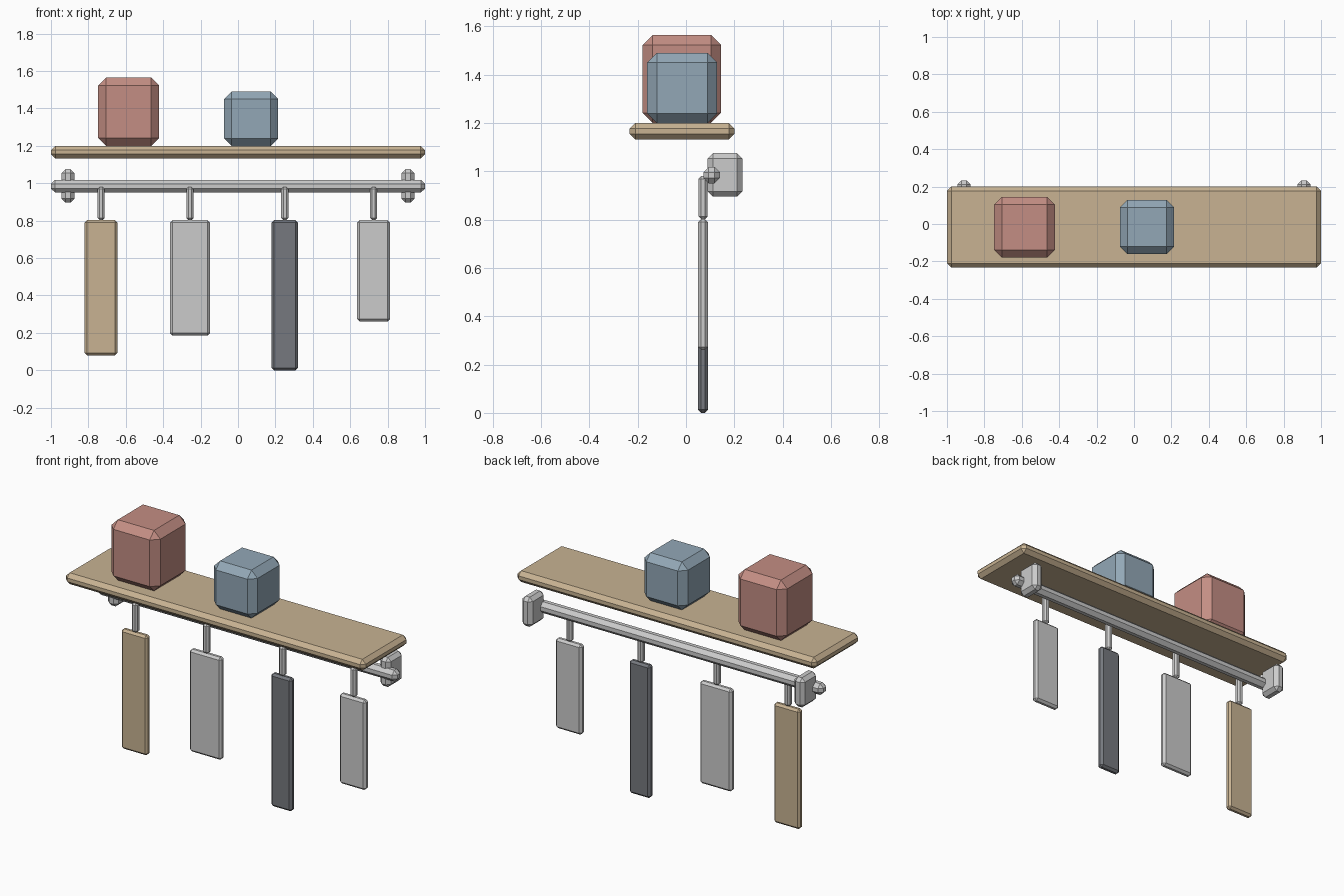
import bpy

if "Cube" in bpy.data.objects:
    bpy.data.objects.remove(bpy.data.objects["Cube"])


def material(name, rgb):
    m = bpy.data.materials.new(name)
    m.diffuse_color = (*rgb, 1)
    m.use_nodes = True
    m.node_tree.nodes["Principled BSDF"].inputs["Base Color"].default_value = m.diffuse_color
    return m


wood = material("wood", (0.58, 0.45, 0.29))
red = material("red", (0.55, 0.27, 0.23))
blue = material("blue", (0.29, 0.39, 0.47))
dark = material("dark", (0.18, 0.19, 0.21))


def block(name, x, y, z, bevel, mat=None):
    """Chamfered box from (min, max) ranges along each axis."""
    bpy.ops.mesh.primitive_cube_add(size=1, location=[sum(r) / 2 for r in (x, y, z)])
    ob = bpy.context.object
    ob.name = name
    ob.scale = [r[1] - r[0] for r in (x, y, z)]
    bpy.ops.object.transform_apply(location=False, rotation=False, scale=True)
    mod = ob.modifiers.new("chamfer", "BEVEL")
    mod.width = bevel
    mod.segments = 1
    mod.limit_method = 'NONE'
    if mat:
        ob.data.materials.append(mat)
    return ob


# Shelf board and the two canisters on it
block("shelf", (-1, 1), (-0.233, 0.20), (1.132, 1.20), 0.023, wood)
block("red_canister", (-0.748, -0.422), (-0.18, 0.145), (1.20, 1.565), 0.042, red)
block("blue_canister", (-0.075, 0.215), (-0.161, 0.129), (1.20, 1.49), 0.04, blue)

# Hanging rail
block("rail", (-1, 1), (0.072, 0.140), (0.95, 1.018), 0.022)

# Wall brackets, one at each end
for side, name in ((-1, "left_bracket"), (1, "right_bracket")):
    cx = side * 0.909
    block(name, (cx - 0.035, cx + 0.035), (0.09, 0.233), (0.896, 1.075), 0.021)

# Hanging tools, each on a short hook: centre x, width, bottom z, material
tools = [
    (-0.732, 0.175, 0.08, wood),
    (-0.257, 0.213, 0.185, None),
    (0.25, 0.14, 0.0, dark),
    (0.725, 0.175, 0.26, None),
]
for i, (cx, w, bottom, mat) in enumerate(tools, 1):
    block(f"hook_{i}", (cx - 0.019, cx + 0.019), (0.051, 0.09), (0.803, 0.98), 0.011)
    block(f"hanging_tool_{i}", (cx - w / 2, cx + w / 2), (0.05, 0.091), (bottom, 0.803), 0.013, mat)
